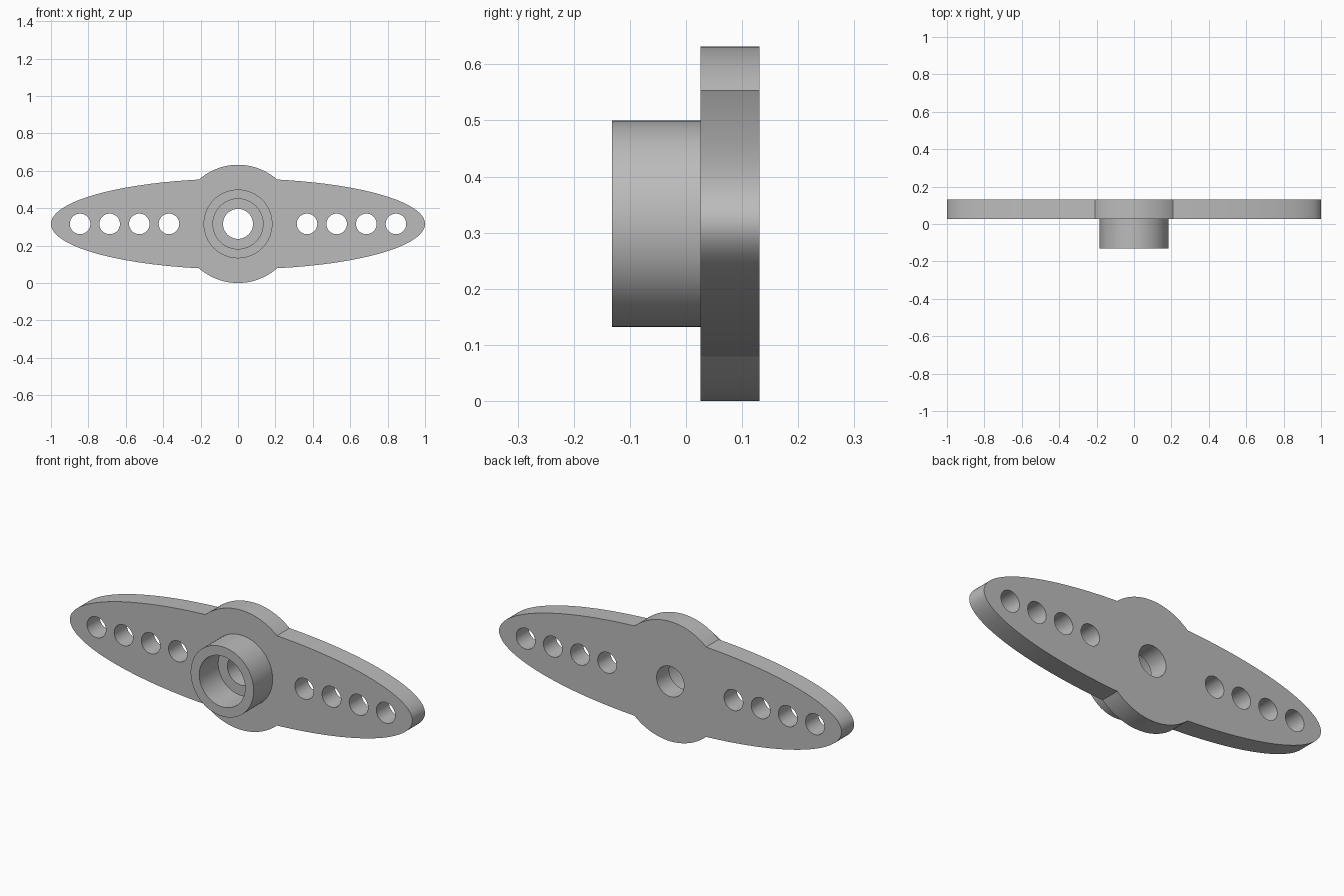
import bpy
import bmesh
from math import acos, cos, pi, radians, sin, sqrt, tau
from mathutils import Vector

if "Cube" in bpy.data.objects:
    bpy.data.objects.remove(bpy.data.objects["Cube"], do_unlink=True)

CENTRE_Z = 0.316
BOSS_R = 0.316      # round bulge at the middle of the plate
ARM_A, ARM_B = 1.0, 0.2424   # half axes of the elliptical arms
HUB_R, BORE_R, SHAFT_R, HOLE_R = 0.184, 0.134, 0.08, 0.055
FRONT, PLATE_FRONT, BACK = -0.132, 0.026, 0.131

grey = bpy.data.materials.new("grey plastic")
grey.use_nodes = True
colour = (0.5, 0.5, 0.5, 1)
grey.diffuse_color = colour
grey.node_tree.nodes["Principled BSDF"].inputs["Base Color"].default_value = colour


def arc(a, b, start, end, steps):
    """Points on an ellipse, without the last one."""
    angles = [start + (end - start) * i / steps for i in range(steps)]
    return [(a * cos(t), b * sin(t)) for t in angles]


def circle(radius, x=0, steps=64):
    return [(x + px, pz) for px, pz in arc(radius, radius, 0, tau, steps)]


def extruded(name, loops, y_front, y_back):
    """Fill an outline with holes and extrude it from front to back."""
    bm = bmesh.new()
    for loop in loops:
        verts = [bm.verts.new((x, y_front, z + CENTRE_Z)) for x, z in loop]
        for i, v in enumerate(verts):
            bm.edges.new((verts[i - 1], v))
    bmesh.ops.triangle_fill(bm, use_beauty=True, use_dissolve=False,
                            edges=bm.edges[:], normal=(0, -1, 0))
    grown = bmesh.ops.extrude_face_region(bm, geom=bm.faces[:], use_keep_orig=True)
    moved = [g for g in grown["geom"] if isinstance(g, bmesh.types.BMVert)]
    bmesh.ops.translate(bm, verts=moved, vec=Vector((0, y_back - y_front, 0)))
    bmesh.ops.recalc_face_normals(bm, faces=bm.faces[:])
    mesh = bpy.data.meshes.new(name)
    bm.to_mesh(mesh)
    bm.free()
    mesh.materials.append(grey)
    obj = bpy.data.objects.new(name, mesh)
    bpy.context.collection.objects.link(obj)
    bpy.ops.object.select_all(action="DESELECT")
    obj.select_set(True)
    bpy.context.view_layer.objects.active = obj
    bpy.ops.object.shade_smooth_by_angle(angle=radians(25))
    return obj


# Plate outline: elliptical arms meeting the round boss
meet_x = sqrt((BOSS_R ** 2 - ARM_B ** 2) / (1 - (ARM_B / ARM_A) ** 2))
arm_t, boss_t = acos(meet_x / ARM_A), acos(meet_x / BOSS_R)
outline = (arc(ARM_A, ARM_B, -arm_t, arm_t, 72)
           + arc(BOSS_R, BOSS_R, boss_t, pi - boss_t, 24)
           + arc(ARM_A, ARM_B, pi - arm_t, pi + arm_t, 72)
           + arc(BOSS_R, BOSS_R, pi + boss_t, tau - boss_t, 24))

# Two mirrored rows of linkage holes
holes = [circle(HOLE_R, side * (0.369 + 0.1585 * i), 40)
         for side in (-1, 1) for i in range(4)]

extruded("horn_plate", [outline, circle(SHAFT_R)] + holes, PLATE_FRONT, BACK)

# Hollow hub, set slightly into the plate
extruded("hub", [circle(HUB_R), circle(BORE_R)], FRONT, PLATE_FRONT + 0.005)
